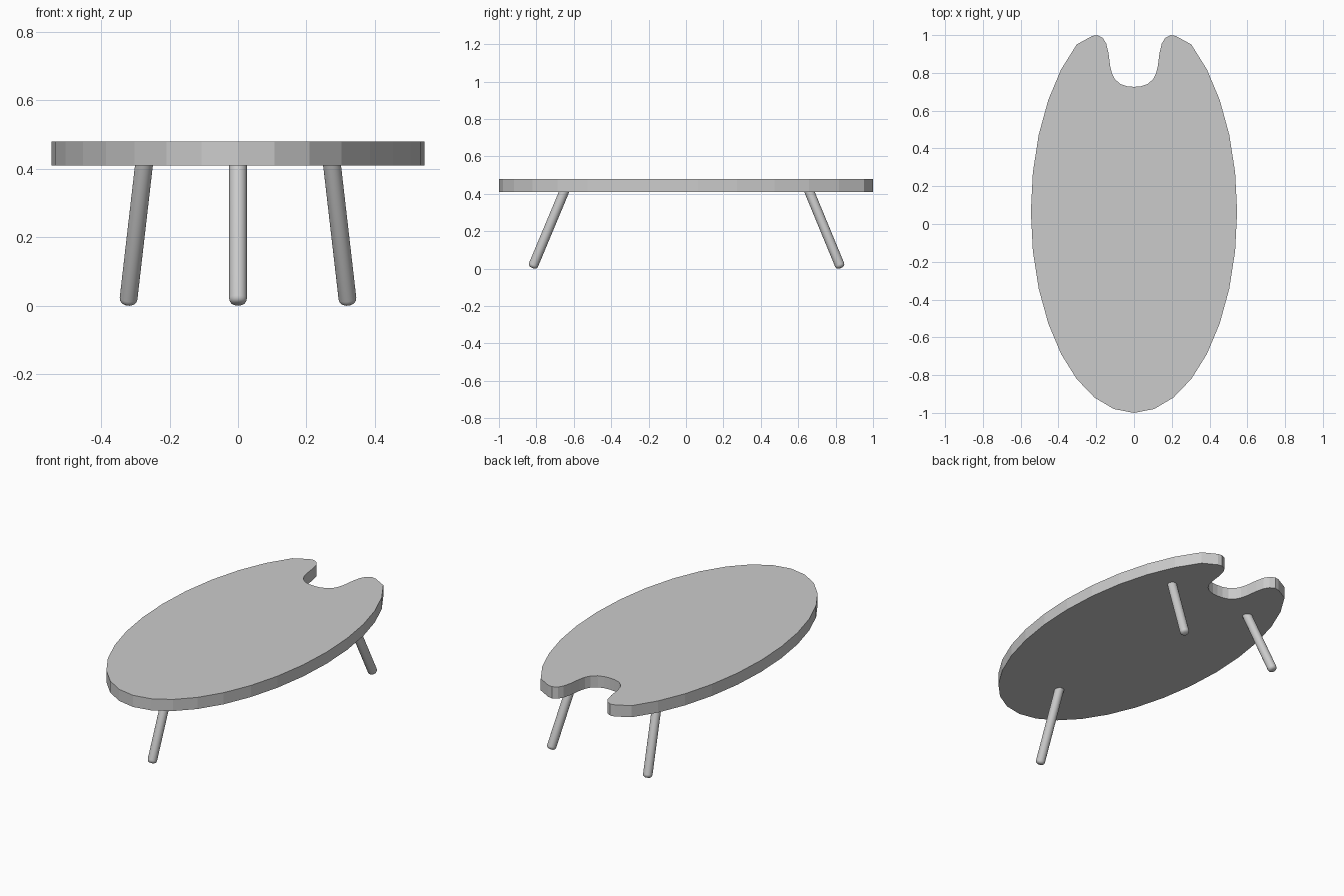
import bpy, bmesh, math
from mathutils import Vector

if "Cube" in bpy.data.objects:
    bpy.data.objects.remove(bpy.data.objects["Cube"])

A, B, CY = 0.546, 1.065, 0.065      # ellipse half-axes and centre
Z0, Z1 = 0.41, 0.48                 # slab underside and top


def finish(bm, name):
    bmesh.ops.recalc_face_normals(bm, faces=bm.faces[:])
    mesh = bpy.data.meshes.new(name)
    bm.to_mesh(mesh)
    bm.free()
    obj = bpy.data.objects.new(name, mesh)
    bpy.context.collection.objects.link(obj)
    return obj


# Table top: half ellipse from the front tip, then the notch, mirrored in x
half = [(A * math.sin(i * math.pi / 16), CY - B * math.cos(i * math.pi / 16))
        for i in range(14)]
half += [(0.222, 0.995), (0.195, 1.0), (0.165, 0.985), (0.147, 0.955),
         (0.135, 0.905), (0.126, 0.835), (0.116, 0.795), (0.1, 0.765),
         (0.07, 0.74), (0.035, 0.729), (0.0, 0.726)]
outline = half + [(-x, y) for x, y in half[-2:0:-1]]
bm = bmesh.new()
face = bm.faces.new([bm.verts.new((x, y, Z0)) for x, y in outline])
ext = bmesh.ops.extrude_face_region(bm, geom=[face], use_keep_orig=True)
top_verts = [g for g in ext["geom"] if isinstance(g, bmesh.types.BMVert)]
bmesh.ops.translate(bm, verts=top_verts, vec=(0, 0, Z1 - Z0))
finish(bm, "table_top")


# Splayed round legs with rounded feet
def leg(name, foot, top, r=0.026, bevel=0.018):
    foot, top = Vector(foot), Vector(top)
    axis = top - foot
    profile = [(r - bevel + bevel * math.sin(t), bevel - bevel * math.cos(t))
               for t in (i * math.pi / 8 for i in range(5))]
    profile.append((r, axis.length))
    rot = axis.to_track_quat('Z', 'Y')
    n = 24
    bm = bmesh.new()
    rings = [[bm.verts.new(foot + rot @ Vector((pr * math.cos(2 * math.pi * k / n),
                                                pr * math.sin(2 * math.pi * k / n), h)))
              for k in range(n)] for pr, h in profile]
    for a, b in zip(rings, rings[1:]):
        for k in range(n):
            bm.faces.new((a[k], a[(k + 1) % n], b[(k + 1) % n], b[k]))
    bm.faces.new(rings[0][::-1])
    bm.faces.new(rings[-1])
    obj = finish(bm, name)
    bpy.ops.object.select_all(action='DESELECT')
    obj.select_set(True)
    bpy.context.view_layer.objects.active = obj
    bpy.ops.object.shade_smooth_by_angle(angle=math.radians(40))


leg("front_leg", (0, -0.822, 0.004), (0, -0.648, 0.42))
for side, s in (("left", -1), ("right", 1)):
    leg(f"back_{side}_leg", (s * 0.322, 0.828, 0.004), (s * 0.274, 0.656, 0.42))
